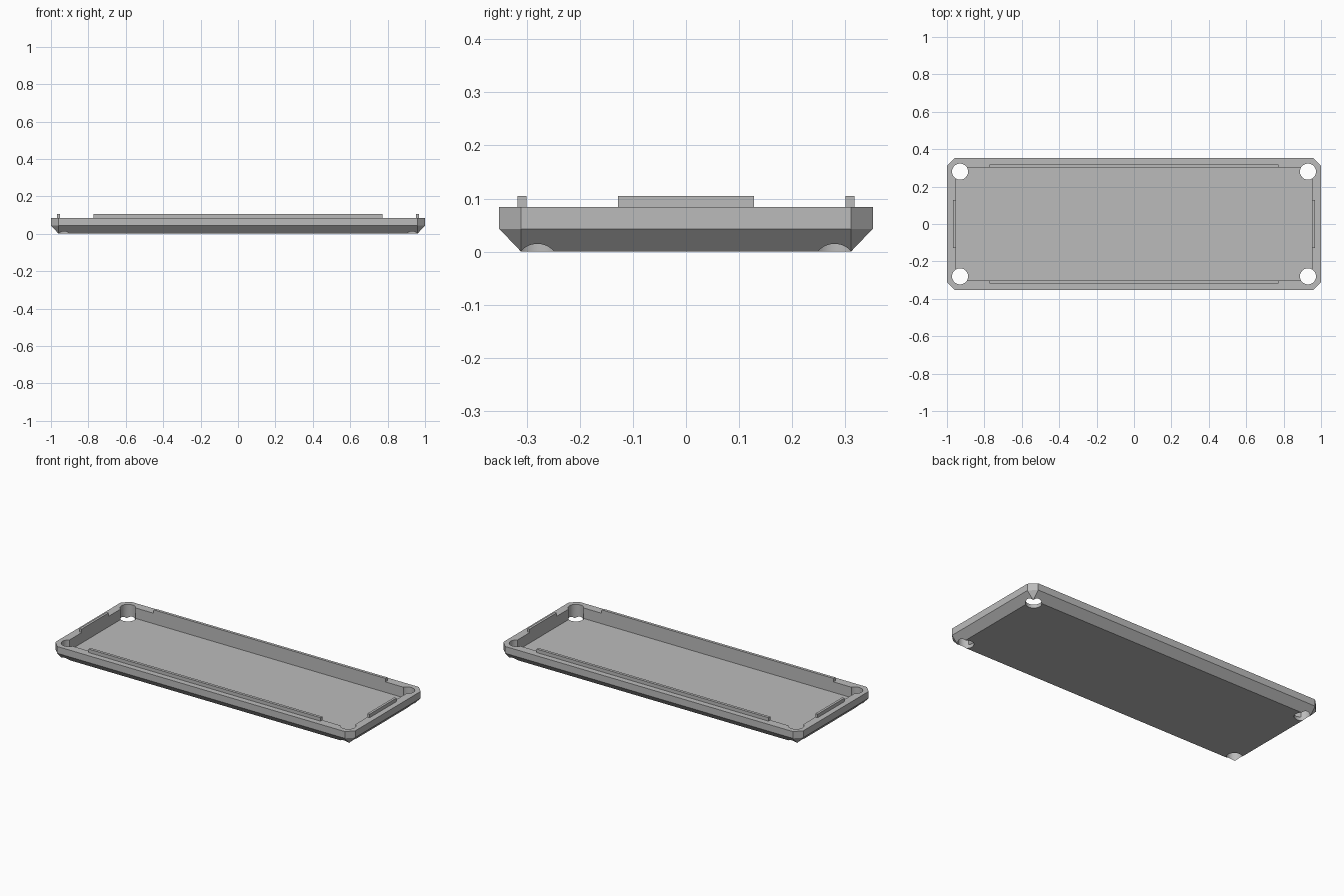
import bpy, bmesh
from mathutils import Matrix

cube = bpy.data.objects.get("Cube")
if cube:
    bpy.data.objects.remove(cube, do_unlink=True)

HALF_X, HALF_Y = 1.0, 0.352
CHAMFER, CHAMFER_Z = 0.041, 0.043
RIM_Z, RIB_Z, FLOOR_Z = 0.084, 0.105, 0.021
CAVITY_X, CAVITY_Y = 0.952, 0.301

grey = bpy.data.materials.new("plain grey")
grey.use_nodes = True
grey.diffuse_color = (0.5, 0.5, 0.5, 1)
grey.node_tree.nodes["Principled BSDF"].inputs["Base Color"].default_value = (0.5, 0.5, 0.5, 1)


def finish(bm, name):
    bmesh.ops.recalc_face_normals(bm, faces=bm.faces)
    mesh = bpy.data.meshes.new(name)
    bm.to_mesh(mesh)
    bm.free()
    mesh.materials.append(grey)
    obj = bpy.data.objects.new(name, mesh)
    bpy.context.collection.objects.link(obj)
    return obj


def box(name, x0, x1, y0, y1, z0, z1):
    bm = bmesh.new()
    place = Matrix.Translation(((x0 + x1) / 2, (y0 + y1) / 2, (z0 + z1) / 2))
    size = Matrix.Diagonal((x1 - x0, y1 - y0, z1 - z0, 1))
    bmesh.ops.create_cube(bm, size=1, matrix=place @ size)
    return finish(bm, name)


def cut(target, cutter):
    mod = target.modifiers.new("cut", 'BOOLEAN')
    mod.operation = 'DIFFERENCE'
    mod.solver = 'EXACT'
    mod.object = cutter
    bpy.context.view_layer.objects.active = target
    bpy.ops.object.modifier_apply(modifier=mod.name)
    bpy.data.objects.remove(cutter, do_unlink=True)


# Tray body: clipped upright corners, bevelled underside with a square-cornered base
bm = bmesh.new()
inner_x, inner_y = HALF_X - CHAMFER, HALF_Y - CHAMFER
for sx in (-1, 1):
    for sy in (-1, 1):
        bm.verts.new((sx * inner_x, sy * inner_y, 0))
        for z in (CHAMFER_Z, RIM_Z):
            bm.verts.new((sx * HALF_X, sy * inner_y, z))
            bm.verts.new((sx * inner_x, sy * HALF_Y, z))
bmesh.ops.convex_hull(bm, input=bm.verts)
bmesh.ops.dissolve_limit(bm, angle_limit=0.01, verts=bm.verts, edges=bm.edges)
tray = finish(bm, "tray_body")

# Cavity
cut(tray, box("cavity_cutter", -CAVITY_X, CAVITY_X, -CAVITY_Y, CAVITY_Y, FLOOR_Z, 0.2))

# Through holes in the corners
for sx in (-1, 1):
    for sy in (-1, 1):
        bm = bmesh.new()
        bmesh.ops.create_cone(bm, cap_ends=True, segments=48, radius1=0.043, radius2=0.043,
                              depth=0.4, matrix=Matrix.Translation((sx * 0.93, sy * 0.28, 0)))
        cut(tray, finish(bm, "hole_cutter"))

# Locating ribs on the rim
box("front_rib", -0.773, 0.773, -0.318, -CAVITY_Y, RIM_Z, RIB_Z)
box("back_rib", -0.773, 0.773, CAVITY_Y, 0.318, RIM_Z, RIB_Z)
box("right_rib", -0.967, -CAVITY_X, -0.128, 0.128, RIM_Z, RIB_Z)
box("left_rib", CAVITY_X, 0.967, -0.128, 0.128, RIM_Z, RIB_Z)

# Smooth hole walls, sharp edges elsewhere
bpy.ops.object.select_all(action='DESELECT')
tray.select_set(True)
bpy.context.view_layer.objects.active = tray
bpy.ops.object.shade_smooth_by_angle(angle=0.4)
